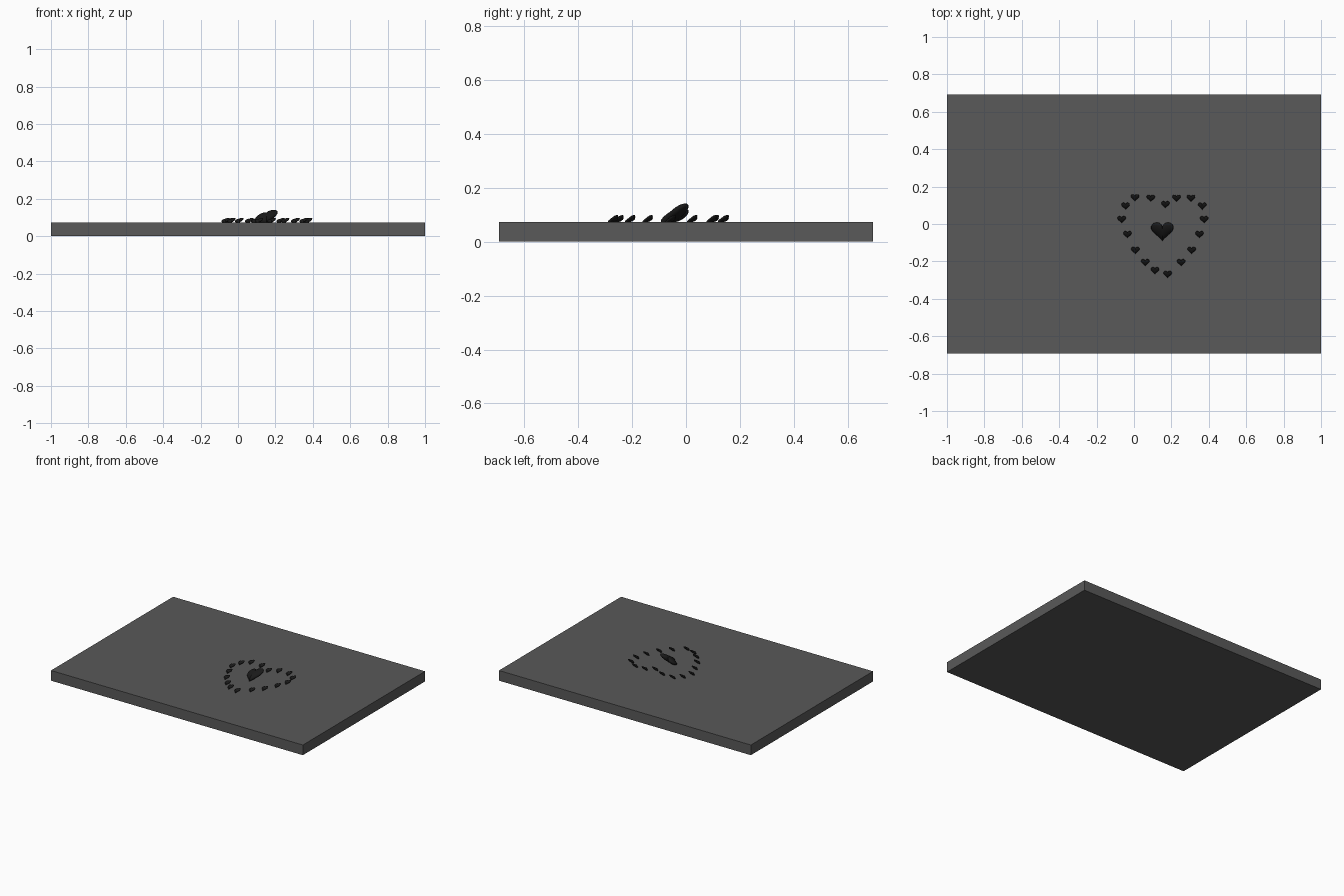
import bpy, bmesh
from math import sin, cos, pi

if "Cube" in bpy.data.objects:
    bpy.data.objects.remove(bpy.data.objects["Cube"])


def material(name, v):
    m = bpy.data.materials.new(name)
    m.diffuse_color = (v, v, v, 1)
    m.use_nodes = True
    m.node_tree.nodes["Principled BSDF"].inputs["Base Color"].default_value = m.diffuse_color
    return m


grey = material("dark_grey", 0.1)
black = material("black", 0.01)
TOP = 0.073

# Flat rectangular slab
bpy.ops.mesh.primitive_cube_add(size=1, location=(0, 0, TOP / 2))
slab = bpy.context.object
slab.name = "slab"
slab.scale = (2, 1.385, TOP)
bpy.ops.object.transform_apply(location=False, rotation=False, scale=True)
slab.data.materials.append(grey)


# Puffed heart, unit = full-size centre heart, leaning up toward +x and +y
def heart_mesh(segs=32, rings=12):
    bm = bmesh.new()

    def vert(t, phi):
        s = sin(phi)
        x = 16 * sin(t) ** 3 * s * 0.0038
        y = ((13 * cos(t) - 5 * cos(2 * t) - 2 * cos(3 * t) - cos(4 * t)) * s + 2.5) * 0.0036
        return bm.verts.new((x, y, 0.022 * cos(phi) + 0.32 * x + 0.45 * y))

    top, bottom = vert(0, 0), vert(0, pi)
    loops = [[vert(2 * pi * (i + 0.5) / segs, pi * j / rings) for i in range(segs)]
             for j in range(1, rings)]
    for i in range(segs):
        k = (i + 1) % segs
        bm.faces.new((top, loops[0][i], loops[0][k]))
        bm.faces.new((bottom, loops[-1][k], loops[-1][i]))
        for a, b in zip(loops, loops[1:]):
            bm.faces.new((a[i], b[i], b[k], a[k]))
    bmesh.ops.recalc_face_normals(bm, faces=bm.faces)
    for f in bm.faces:
        f.smooth = True
    me = bpy.data.meshes.new("heart")
    bm.to_mesh(me)
    bm.free()
    me.materials.append(black)
    return me


mesh = heart_mesh()


def add_heart(name, x, y, scale):
    ob = bpy.data.objects.new(name, mesh)
    ob.location = (x, y, TOP + 0.025 * scale)
    ob.scale = (scale,) * 3
    bpy.context.collection.objects.link(ob)


add_heart("centre_heart", 0.152, -0.042, 1)

# Ring of small hearts laid out in a heart outline
spots = [(0.005, .14), (.09, .137), (.168, .103), (.227, .137), (.305, .137), (.365, .095),
         (.375, .023), (.35, -.057), (.308, -.142), (.252, -.207), (.18, -.27), (.112, -.25),
         (.06, -.207), (.007, -.142), (-.035, -.057), (-.066, .023), (-.045, .095)]
for n, (x, y) in enumerate(spots):
    add_heart(f"small_heart_{n + 1}", x, y, 0.37)
